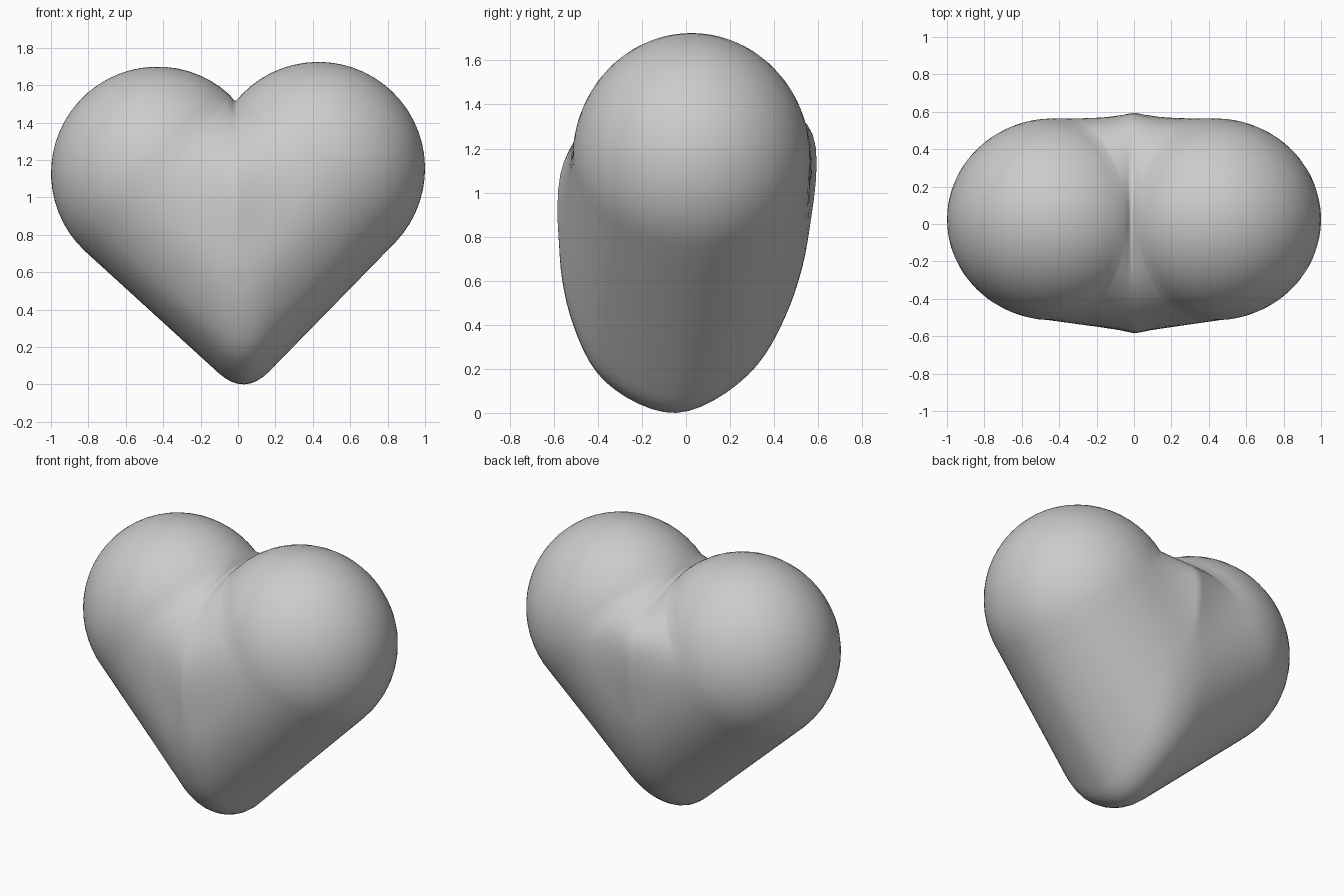
import bpy, bmesh, math
from mathutils import Vector

if "Cube" in bpy.data.objects:
    bpy.data.objects.remove(bpy.data.objects["Cube"])

N = 72          # points around the tube
CAP = 14        # rings on each rounded lobe end
SIDE = 8        # rings along each straight side
BEND = 8        # rings around the bottom fold

# Cross-section where both halves meet, as (y, z), every 30 degrees from the tip
SEAM = [(-.05, -.075), (.28, .10), (.47, .42), (.56, .80), (.58, 1.25), (.33, 1.43),
        (0, 1.5), (-.34, 1.4), (-.56, 1.12), (-.58, .72), (-.54, .38), (-.38, .07)]


def seam_point(t):
    """Smooth closed curve through the seam section."""
    f = t / (2 * math.pi) * len(SEAM)
    i, s = int(f), f - int(f)
    a, b, c, d = (Vector(SEAM[(i + k) % len(SEAM)]) for k in (-1, 0, 1, 2))
    p = 0.5 * (2 * b + (c - a) * s + (2 * a - 5 * b + 4 * c - d) * s * s
               + (3 * b - a - 3 * c + d) * s ** 3)
    return Vector((.01 + .025 * math.cos(t), p.x, p.y))


def lobe_point(centre, down, pole, t, lat):
    """Point on a lobe: angle t around its axis, lat from open rim to pole."""
    rim = down * (.57 * math.cos(t)) + Vector((0, .54 * math.sin(t), 0))
    return centre + rim * math.cos(lat) + pole * (.57 * math.sin(lat))


LEFT = (Vector((-.43, .025, 1.12)), Vector((-.677, 0, -.735)), Vector((-.735, 0, .677)))
RIGHT = (Vector((.43, .025, 1.145)), Vector((.721, 0, -.693)), Vector((.693, 0, .721)))


def strand(t):
    """One line of points from the left pole over the fold to the right pole."""
    lats = [math.pi / 2 * k / CAP for k in range(1, CAP)]
    l, r, m = lobe_point(*LEFT, t, 0), lobe_point(*RIGHT, t, 0), seam_point(t)
    soft = .03 + .16 * min(1, max(0, .3 + 2 * math.cos(t)))
    a = m + (l - m) * min(.4, soft / (l - m).length)
    b = m + (r - m) * min(.4, soft / (r - m).length)
    pts = [lobe_point(*LEFT, t, q) for q in reversed(lats)]
    pts += [l.lerp(a, k / SIDE) for k in range(SIDE)]
    for k in range(BEND + 1):
        s = k / BEND
        pts.append(a * (1 - s) ** 2 + m * 2 * s * (1 - s) + b * s * s)
    pts += [b.lerp(r, k / SIDE) for k in range(1, SIDE + 1)]
    return pts + [lobe_point(*RIGHT, t, q) for q in lats]


# Heart body: strands joined into one closed skin
bm = bmesh.new()
grid = [[bm.verts.new(p) for p in strand(2 * math.pi * i / N)] for i in range(N)]
poles = [bm.verts.new(lobe_point(*side, 0, math.pi / 2)) for side in (LEFT, RIGHT)]
for i in range(N):
    p, q = grid[i], grid[(i + 1) % N]
    for j in range(len(p) - 1):
        bm.faces.new((p[j], p[j + 1], q[j + 1], q[j]))
    bm.faces.new((poles[0], p[0], q[0]))
    bm.faces.new((poles[1], q[-1], p[-1]))
bmesh.ops.recalc_face_normals(bm, faces=bm.faces)
low = min(v.co.z for v in bm.verts)
bmesh.ops.translate(bm, verts=bm.verts, vec=(0, 0, -low))

mesh = bpy.data.meshes.new("heart_body")
bm.to_mesh(mesh)
bm.free()
heart = bpy.data.objects.new("heart_body", mesh)
bpy.context.collection.objects.link(heart)

grey = bpy.data.materials.new("light_grey")
grey.diffuse_color = (.6, .6, .6, 1)
grey.use_nodes = True
grey.node_tree.nodes["Principled BSDF"].inputs["Base Color"].default_value = grey.diffuse_color
mesh.materials.append(grey)

bpy.context.view_layer.objects.active = heart
heart.select_set(True)
bpy.ops.object.shade_smooth_by_angle(angle=math.radians(40))
